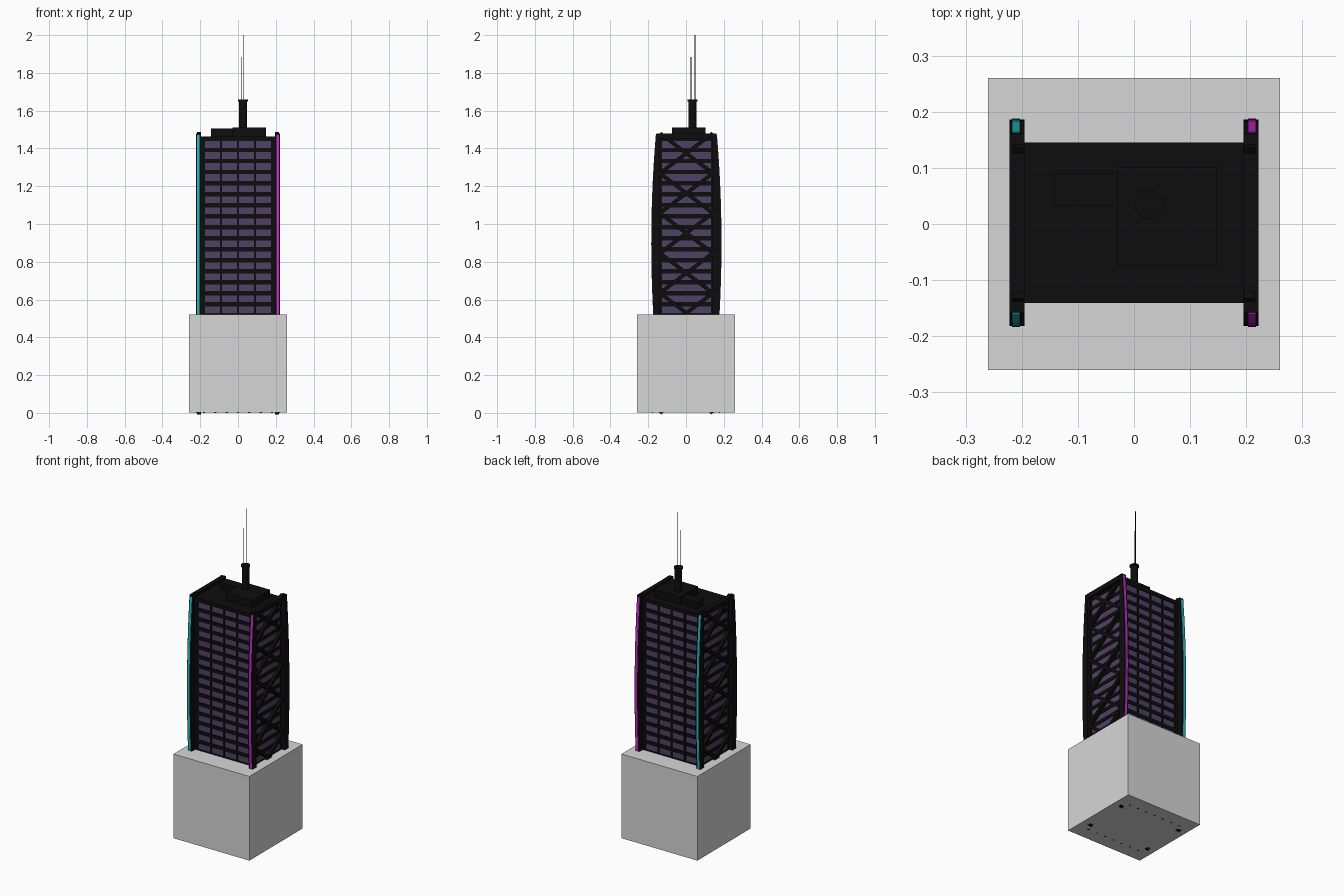
import bpy, bmesh, math
from mathutils import Matrix, Vector

if "Cube" in bpy.data.objects:
    bpy.data.objects.remove(bpy.data.objects["Cube"])


def material(name, rgb):
    m = bpy.data.materials.new(name)
    m.diffuse_color = (*rgb, 1)
    m.use_nodes = True
    m.node_tree.nodes["Principled BSDF"].inputs["Base Color"].default_value = m.diffuse_color
    return m


BLACK = material("black steel", (0.004, 0.004, 0.004))
GLASS = material("purple glass", (0.08, 0.052, 0.13))
CYAN = material("cyan neon", (0.02, 0.50, 0.53))
MAGENTA = material("magenta neon", (0.62, 0.02, 0.62))
GREY = material("light grey", (0.68, 0.68, 0.68))
YC = 0.002          # the tower sits a hair behind centre
FLOOR = 0.0583      # storey height


def finish(name, bm, mat):
    bmesh.ops.recalc_face_normals(bm, faces=bm.faces)
    me = bpy.data.meshes.new(name)
    bm.to_mesh(me)
    bm.free()
    me.materials.append(mat)
    ob = bpy.data.objects.new(name, me)
    bpy.context.collection.objects.link(ob)
    return ob


def add_box(bm, lo, hi, rot=None):
    lo, hi = Vector(lo), Vector(hi)
    m = Matrix.Translation((lo + hi) / 2) @ (rot or Matrix()) @ Matrix.Diagonal((*(hi - lo), 1))
    bmesh.ops.create_cube(bm, size=1, matrix=m)


def boxes(name, items, mat):
    bm = bmesh.new()
    for lo, hi in items:
        add_box(bm, lo, hi)
    return finish(name, bm, mat)


def add_prism(bm, outline, x0, x1):
    """Extrude a y-z outline along x."""
    f = bm.faces.new([bm.verts.new((x0, y, z)) for y, z in outline])
    r = bmesh.ops.extrude_face_region(bm, geom=[f])
    vs = [g for g in r["geom"] if isinstance(g, bmesh.types.BMVert)]
    bmesh.ops.translate(bm, verts=vs, vec=(x1 - x0, 0, 0))


def cylinder(name, x, y, parts, mat, seg):
    bm = bmesh.new()
    for r, z0, z1 in parts:
        bmesh.ops.create_cone(bm, cap_ends=True, segments=seg, radius1=r, radius2=r, depth=z1 - z0,
                              matrix=Matrix.Translation((x, y, (z0 + z1) / 2)))
    return finish(name, bm, mat)


def bulge(z):
    return max(0.146, 0.184 - 0.074 * (z - 0.9) ** 2)


# Pedestal block around the lower storeys
boxes("pedestal", [((-0.26, -0.26, 0.001), (0.26, 0.26, 0.522))], GREY)

# Glass core, floor bands, mullions and roof
boxes("glass_core", [((-0.196, YC - 0.136, 0.002), (0.196, YC + 0.136, 1.44))], GLASS)
bands = [((-0.2, YC - 0.143, 1.44), (0.2, YC + 0.143, 1.463))]
for k in range(25):
    z = 1.391 - FLOOR * k
    if z > 0.01:
        bands.append(((-0.2, YC - 0.141, z - 0.011), (0.2, YC + 0.141, z + 0.011)))
boxes("floor_bands", bands, BLACK)
mullions = []
for s in (-1, 1):
    ya, yb = sorted((YC + s * 0.13, YC + s * 0.142))
    for x, w in ((-0.188, 0.012), (-0.09, 0.005), (0, 0.005), (0.09, 0.005), (0.188, 0.012)):
        mullions.append(((x - w, ya, 0.002), (x + w, yb, 1.45)))
boxes("mullions", mullions, BLACK)

# Side frames: bowed columns, top beam and seven stacked cross braces
zs = [1.48 * i / 28 for i in range(29)]
for s, side in ((-1, "left"), (1, "right")):
    x0, x1 = s * 0.195, s * 0.222
    bm = bmesh.new()
    for t in (-1, 1):
        add_prism(bm, [(YC + t * 0.139, 0), (YC + t * 0.139, 1.48)]
                  + [(YC + t * bulge(z), z) for z in reversed(zs)], x0, x1)
    add_box(bm, (min(x0, x1), YC - 0.14, 1.45), (max(x0, x1), YC + 0.14, 1.48))
    cell = 1.48 / 7
    length, ang = math.hypot(0.28, cell), math.atan2(cell, 0.28)
    for i in range(7):
        zc = cell * (i + 0.5)
        for t in (-1, 1):
            add_box(bm, (min(s * 0.196, s * 0.216), YC - length / 2, zc - 0.010),
                    (max(s * 0.196, s * 0.216), YC + length / 2, zc + 0.010),
                    Matrix.Rotation(t * ang, 4, 'X'))
    finish(side + "_side_frame", bm, BLACK)

    # Neon strips along the bowed edges
    bm = bmesh.new()
    nz = [0.003 + 1.467 * i / 28 for i in range(29)]
    for t in (-1, 1):
        add_prism(bm, [(YC + t * (bulge(z) - 0.004), z) for z in nz]
                  + [(YC + t * (bulge(z) + 0.002), z) for z in reversed(nz)], s * 0.203, s * 0.217)
    finish(side + "_neon_strips", bm, CYAN if s < 0 else MAGENTA)

# Entrance columns at the foot, hidden by the pedestal
cols = []
for s in (-1, 1):
    for i in range(7):
        x, y = -0.18 + 0.06 * i, s * 0.178
        cols.append(((x - 0.006, y - 0.003, 0), (x + 0.006, y + 0.003, 0.06)))
boxes("entrance_columns", cols, BLACK)

# Rooftop plant, mast and antennas
boxes("roof_plant", [((-0.03, -0.075, 1.46), (0.148, 0.102, 1.51)),
                     ((-0.142, 0.033, 1.46), (-0.03, 0.09, 1.505))], BLACK)
mast = cylinder("mast", 0.027, 0.035, [(0.021, 1.5, 1.65), (0.026, 1.648, 1.658)], BLACK, 20)
cylinder("short_antenna", 0.017, 0.026, [(0.002, 1.65, 1.885)], BLACK, 8)
cylinder("tall_antenna", 0.028, 0.047, [(0.002, 1.65, 2.0)], BLACK, 8)
bpy.context.view_layer.objects.active = mast
mast.select_set(True)
bpy.ops.object.shade_smooth_by_angle()
